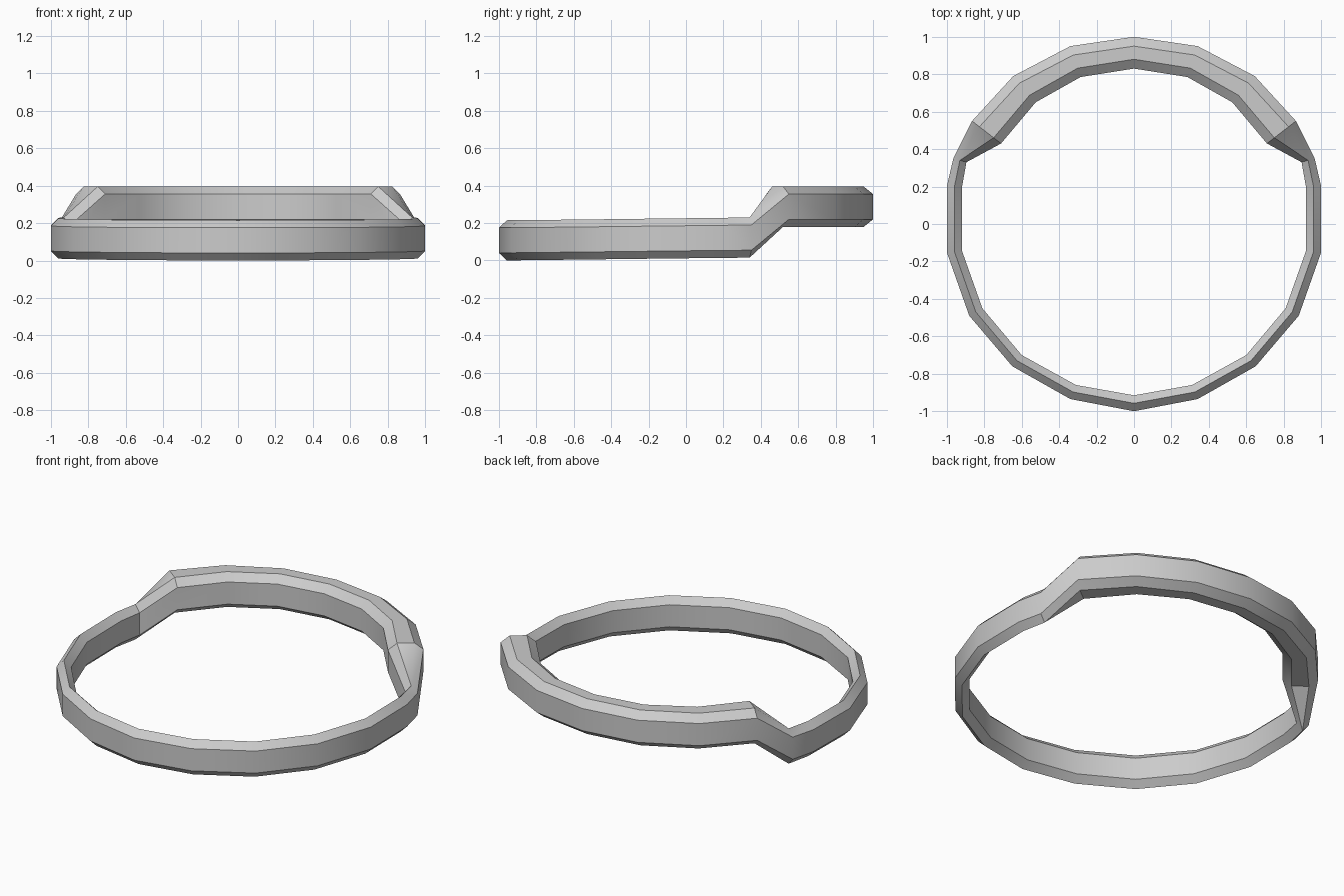
import bpy, bmesh
from mathutils import Vector

cube = bpy.data.objects.get("Cube")
if cube:
    bpy.data.objects.remove(cube, do_unlink=True)

metal = bpy.data.materials.new("grey_metal")
metal.use_nodes = True
colour = (0.6, 0.6, 0.6, 1)
metal.diffuse_color = colour
metal.node_tree.nodes["Principled BSDF"].inputs["Base Color"].default_value = colour

# Stations along the left half, back to front: outer x, y, inner x, y, bottom z, top z
STATIONS = [
    (0, 1, 0, 0.83, 0.18, 0.395),
    (0.34, 0.95, 0.285, 0.785, 0.18, 0.395),
    (0.645, 0.79, 0.525, 0.65, 0.18, 0.395),
    (0.865, 0.55, 0.71, 0.43, 0.18, 0.395),
    (0.965, 0.35, 0.895, 0.33, 0.015, 0.23),
    (1, 0.2, 0.92, 0.19, 0.014, 0.228),
    (1, -0.15, 0.92, -0.14, 0.01, 0.224),
    (0.88, -0.49, 0.81, -0.45, 0.006, 0.22),
    (0.65, -0.76, 0.6, -0.7, 0.003, 0.217),
    (0.34, -0.935, 0.31, -0.86, 0.001, 0.216),
    (0, -1, 0, -0.915, 0, 0.215),
]
BEVEL, BEVEL_HEIGHT = 0.05, 0.04


def section(bm, ox, oy, ix, iy, bottom, top):
    """Bevelled cross-section; on the thin band the bevels meet in a ridge."""
    outer, inner = Vector((ox, oy, 0)), Vector((ix, iy, 0))
    t = min(0.5, BEVEL / (inner - outer).length)
    low, high = bottom + BEVEL_HEIGHT, top - BEVEL_HEIGHT
    profile = [(0, low), (0, high), (t, top), (1 - t, top),
               (1, high), (1, low), (1 - t, bottom), (t, bottom)]
    return [bm.verts.new(outer.lerp(inner, s) + Vector((0, 0, z))) for s, z in profile]


# Half band swept through the stations
bm = bmesh.new()
rings = [section(bm, *s) for s in STATIONS]
for a, b in zip(rings, rings[1:]):
    for i in range(8):
        j = (i + 1) % 8
        bm.faces.new((a[i], a[j], b[j], b[i]))

# Mirrored right half, welded at the centre and along the ridges
copy = bmesh.ops.duplicate(bm, geom=bm.verts[:] + bm.edges[:] + bm.faces[:])["geom"]
for v in copy:
    if isinstance(v, bmesh.types.BMVert):
        v.co.x = -v.co.x
bmesh.ops.remove_doubles(bm, verts=bm.verts[:], dist=0.0005)
bmesh.ops.recalc_face_normals(bm, faces=bm.faces[:])

mesh = bpy.data.meshes.new("stepped_ring")
bm.to_mesh(mesh)
bm.free()
mesh.materials.append(metal)
ring = bpy.data.objects.new("stepped_ring", mesh)
bpy.context.collection.objects.link(ring)
bpy.ops.object.select_all(action='DESELECT')
ring.select_set(True)
bpy.context.view_layer.objects.active = ring
bpy.ops.object.shade_smooth_by_angle(angle=0.6)
